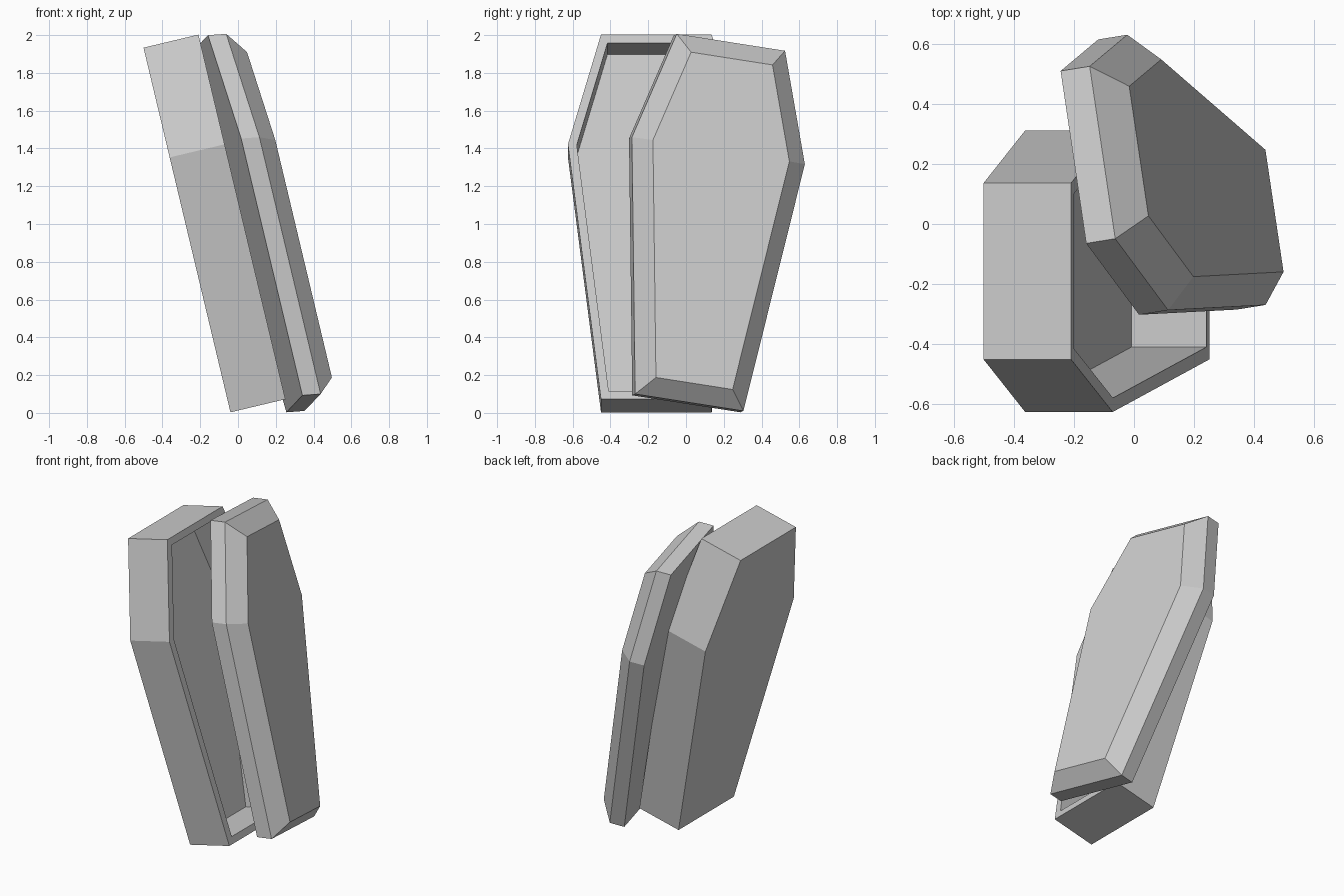
import bpy, bmesh
from mathutils import Matrix, Vector

if "Cube" in bpy.data.objects:
    bpy.data.objects.remove(bpy.data.objects["Cube"])

# Shared six-sided outline: (half width, distance from foot)
LENGTH, SHOULDER = 1.984, 1.387
HALF = [(0.293, 0.0), (0.468, SHOULDER), (0.293, LENGTH)]
OUTLINE = HALF + [(-x, y) for x, y in reversed(HALF)]


def frame(origin, across, along, depth):
    m = Matrix((across, along, depth)).transposed().to_4x4()
    m.translation = Vector(origin)
    return m


def extrude_up(bm, face, height):
    new = bmesh.ops.extrude_discrete_faces(bm, faces=[face])["faces"][0]
    bmesh.ops.translate(bm, vec=(0, 0, height), verts=new.verts)
    return new


def inset(bm, face, width, rise=0.0):
    bmesh.ops.inset_region(bm, faces=[face], thickness=width,
                           use_even_offset=True, use_boundary=True)
    bmesh.ops.translate(bm, vec=(0, 0, rise), verts=face.verts)
    return face


def prism(height):
    """Closed six-sided slab; returns the bmesh and its front face."""
    bm = bmesh.new()
    back = bm.faces.new([bm.verts.new((x, y, 0)) for x, y in OUTLINE])
    bm.normal_update()
    ret = bmesh.ops.extrude_face_region(bm, geom=[back], use_keep_orig=True)
    front = [g for g in ret["geom"] if isinstance(g, bmesh.types.BMFace)][0]
    bmesh.ops.translate(bm, vec=(0, 0, height), verts=front.verts)
    bmesh.ops.recalc_face_normals(bm, faces=bm.faces)
    return bm, front


def finish(bm, name, matrix):
    bm.transform(matrix)
    bmesh.ops.recalc_face_normals(bm, faces=bm.faces)
    mesh = bpy.data.meshes.new(name)
    bm.to_mesh(mesh)
    bm.free()
    bpy.context.collection.objects.link(bpy.data.objects.new(name, mesh))


# Hollow box, leaning back
bm, front = prism(0.299)
front = inset(bm, front, 0.046)
extrude_up(bm, front, -0.256)
finish(bm, "casket_box", frame((-0.04, -0.157, 0.003), (0, 1, 0),
                               (-0.232, 0, 0.973), (0.973, 0, 0.232)))

# Lid with bevelled front, propped askew against the box
bm, front = prism(0.097)
inset(bm, front, 0.097, 0.097)
finish(bm, "casket_lid", frame((0.2985, 0.002, 0.048), (-0.145, 0.978, -0.153),
                               (-0.252, 0.111, 0.961), (0.995, 0.16, 0.075)))
